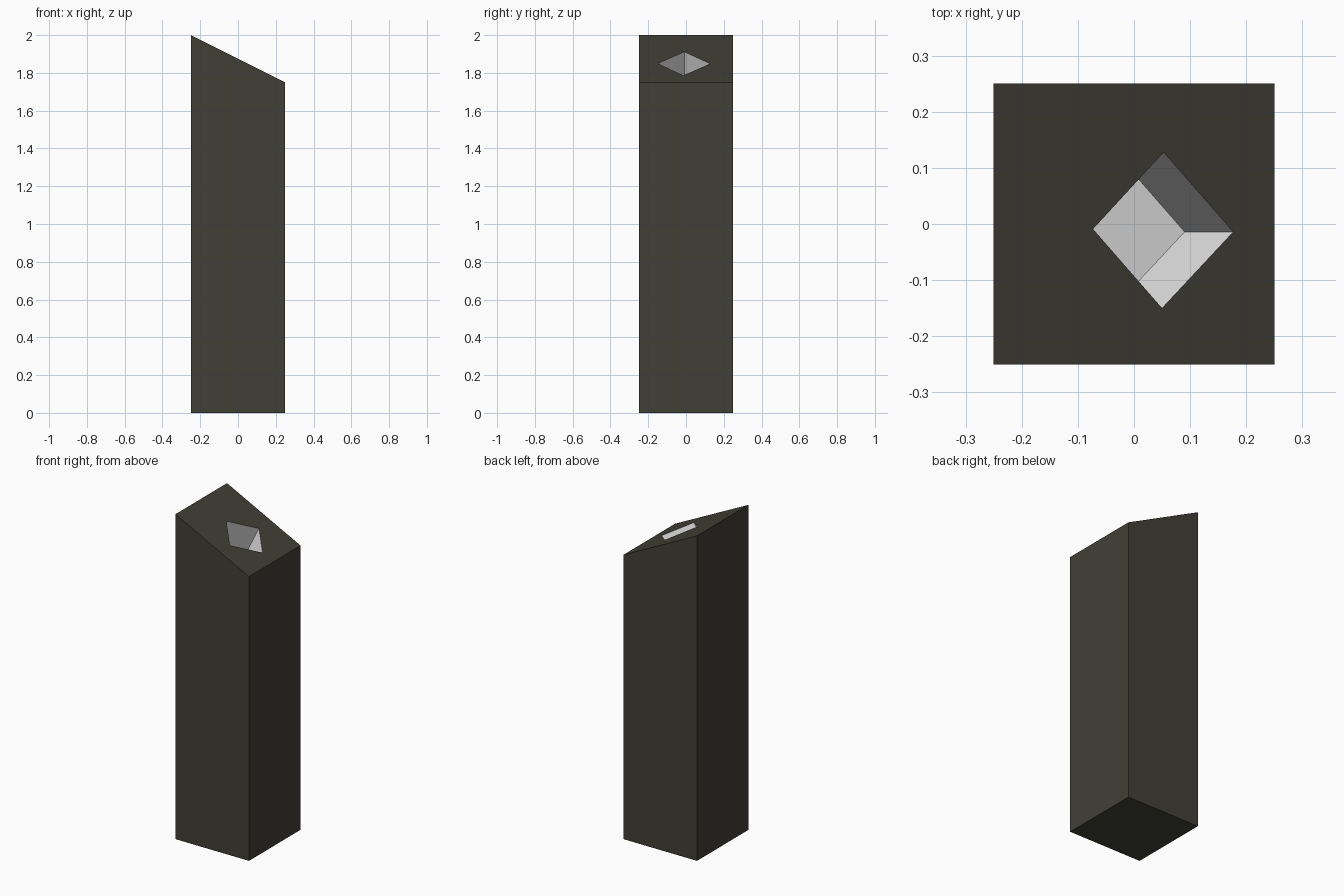
import bpy, bmesh
from mathutils import Vector

if "Cube" in bpy.data.objects:
    bpy.data.objects.remove(bpy.data.objects["Cube"])


def material(name, color):
    m = bpy.data.materials.new(name)
    m.diffuse_color = (*color, 1)
    m.use_nodes = True
    m.node_tree.nodes["Principled BSDF"].inputs["Base Color"].default_value = m.diffuse_color
    return m


HALF = 0.25
DEPTH = 0.194                                  # pocket depth, square to the slope
NORMAL = Vector((0.5, 0, 1)).normalized()


def on_slope(x, y):
    return Vector((x, y, 1.875 - 0.5 * x))


corners = [(-HALF, -HALF), (HALF, -HALF), (HALF, HALF), (-HALF, HALF)]
diamond = [(0.05, -0.15), (0.177, -0.014), (0.053, 0.128), (-0.073, -0.009)]

bm = bmesh.new()
base = [bm.verts.new((x, y, 0)) for x, y in corners]
top = [bm.verts.new(on_slope(x, y)) for x, y in corners]
rim = [bm.verts.new(on_slope(x, y)) for x, y in diamond]
floor = [bm.verts.new(v.co - NORMAL * DEPTH) for v in rim]

bm.faces.new(base[::-1])
bm.faces.new(floor).material_index = 1
for i in range(4):
    j = (i + 1) % 4
    # Pillar side
    bm.faces.new((base[i], base[j], top[j], top[i]))
    # Sloping top around the diamond opening
    bm.faces.new((top[i], top[j], rim[i]))
    bm.faces.new((top[j], rim[j], rim[i]))
    # Pocket wall
    bm.faces.new((rim[i], rim[j], floor[j], floor[i])).material_index = 1
bmesh.ops.recalc_face_normals(bm, faces=bm.faces[:])

mesh = bpy.data.meshes.new("slanted_pillar")
bm.to_mesh(mesh)
bm.free()
mesh.materials.append(material("dark stone", (0.052, 0.050, 0.037)))
mesh.materials.append(material("light grey", (0.8, 0.8, 0.8)))
pillar = bpy.data.objects.new("slanted_pillar", mesh)
bpy.context.collection.objects.link(pillar)
